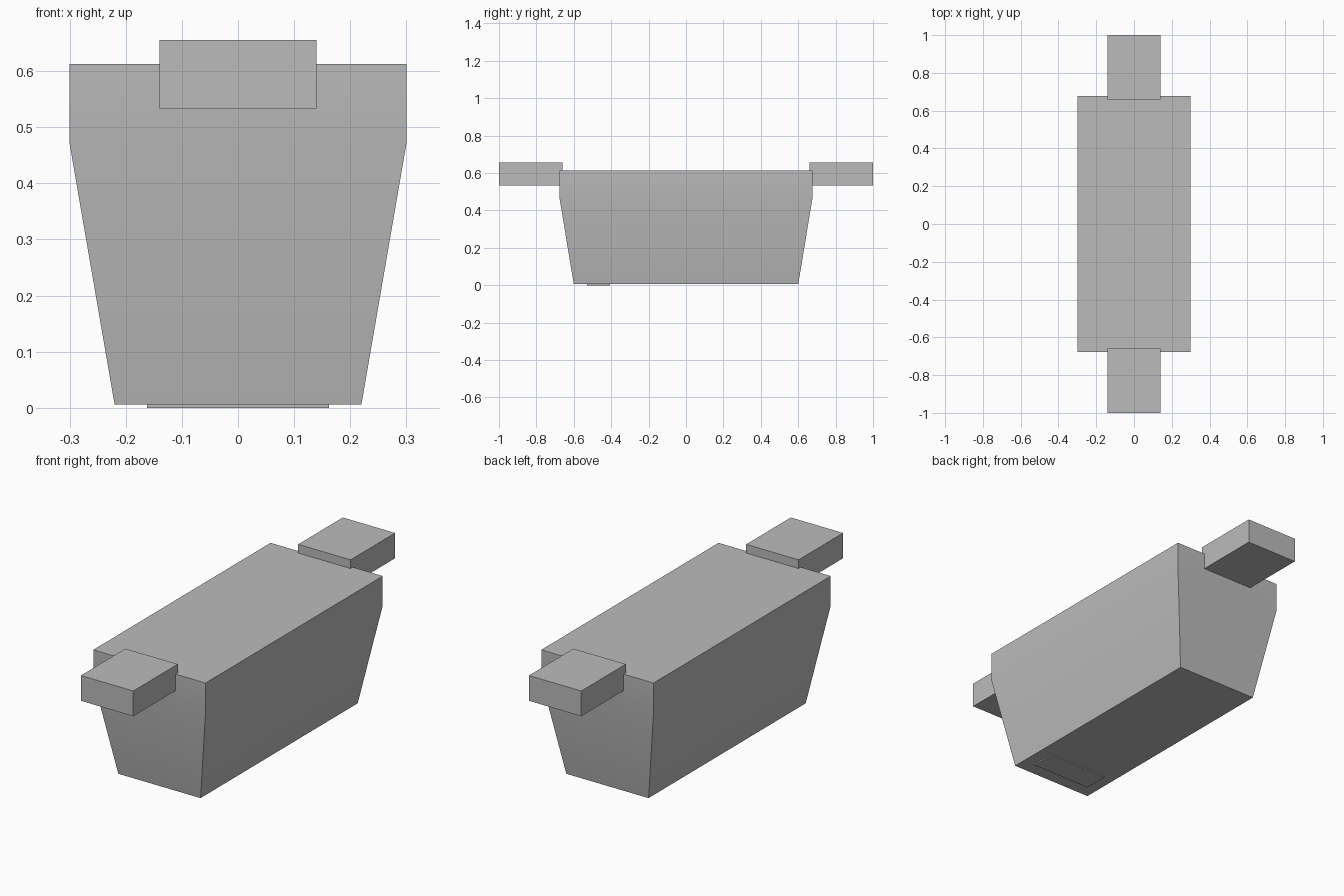
import bpy
import bmesh

default = bpy.data.objects.get("Cube")
if default:
    bpy.data.objects.remove(default, do_unlink=True)

# Single grey material
grey = bpy.data.materials.new("plain_grey")
grey.use_nodes = True
colour = (0.5, 0.5, 0.5, 1.0)
grey.diffuse_color = colour
grey.node_tree.nodes["Principled BSDF"].inputs["Base Color"].default_value = colour


def loft(name, rings):
    """Stack rectangles (half width, half depth, height) into a closed solid."""
    bm = bmesh.new()
    loops = []
    for hx, hy, z in rings:
        loops.append([bm.verts.new((sx * hx, sy * hy, z))
                      for sx, sy in ((-1, -1), (1, -1), (1, 1), (-1, 1))])
    for low, high in zip(loops, loops[1:]):
        for i in range(4):
            j = (i + 1) % 4
            bm.faces.new((low[i], low[j], high[j], high[i]))
    bm.faces.new(loops[0][::-1])
    bm.faces.new(loops[-1])
    mesh = bpy.data.meshes.new(name)
    bm.to_mesh(mesh)
    bm.free()
    mesh.materials.append(grey)
    obj = bpy.data.objects.new(name, mesh)
    bpy.context.collection.objects.link(obj)
    return obj


# Tapered tub with an upright rim band, softened across the shallow bend
body = loft("tub_body", [(0.22, 0.60, 0.006), (0.30, 0.677, 0.47), (0.30, 0.677, 0.613)])
bpy.ops.object.select_all(action="DESELECT")
body.select_set(True)
bpy.context.view_layer.objects.active = body
bpy.ops.object.shade_smooth_by_angle()

# Block handles on both ends
for name, side in (("front_handle", -1), ("back_handle", 1)):
    handle = loft(name, [(0.14, 0.17, 0.533), (0.14, 0.17, 0.655)])
    handle.location.y = side * 0.83

# Thin plate under the front end
plate = loft("bottom_plate", [(0.162, 0.062, 0.0), (0.162, 0.062, 0.0065)])
plate.location.y = -0.468
